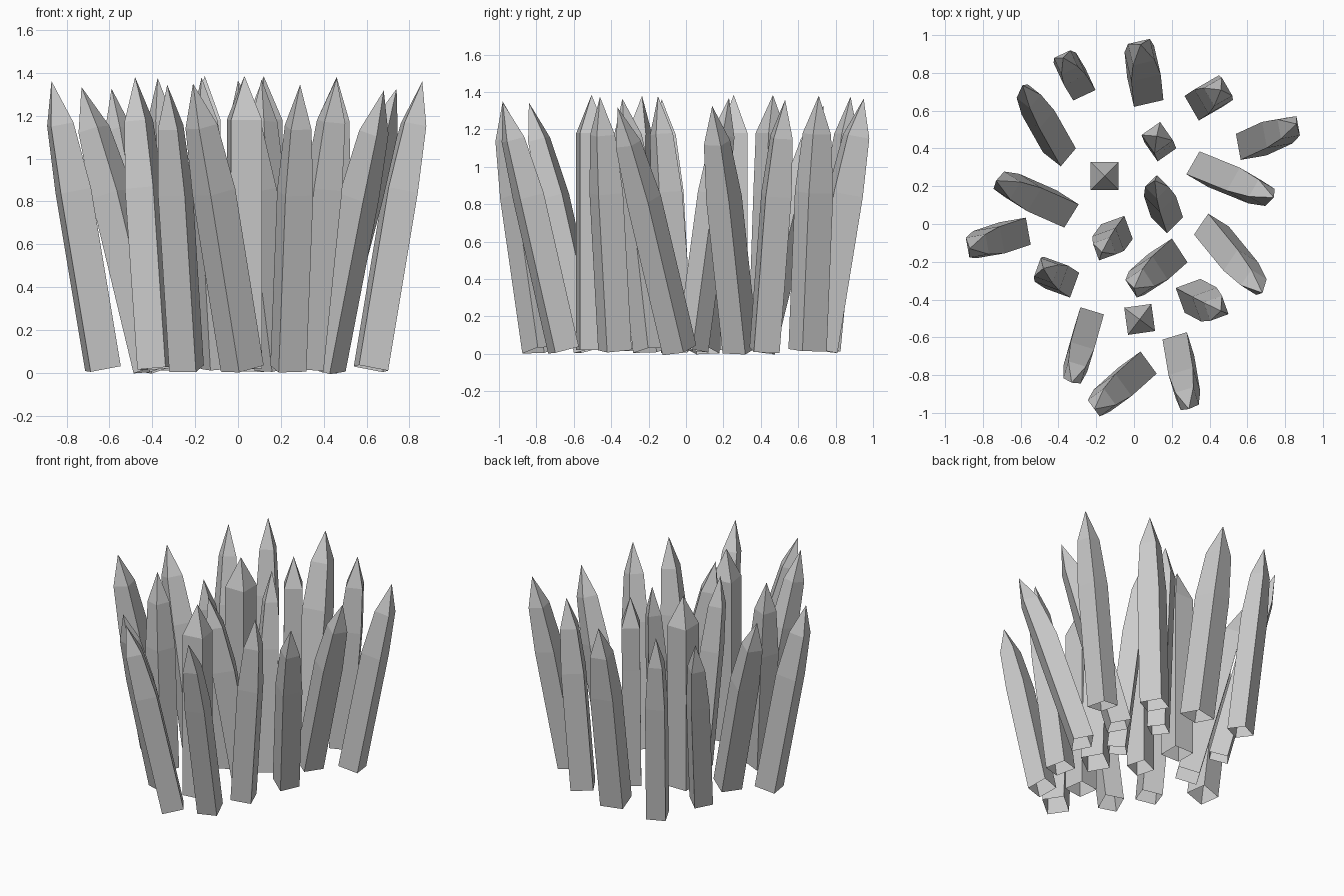
import bpy, bmesh, math
from mathutils import Vector, Matrix

LENGTH = 1.365   # blade length from base to tip
BASE_Z = 0.02

# base x, base y, tip x, tip y, width, turn in degrees
BLADES = [
    (0.06, 0.715, 0.035, 0.95, 0.16, 13),
    (-0.29, 0.74, -0.375, 0.88, 0.13, 25),
    (-0.395, 0.39, -0.59, 0.735, 0.125, 51),
    (-0.39, 0.08, -0.73, 0.23, 0.145, 58),
    (-0.63, -0.05, -0.87, -0.13, 0.145, 10),
    (-0.38, -0.30, -0.48, -0.235, 0.14, 70),
    (-0.09, -0.04, -0.17, -0.15, 0.13, 20),
    (0.175, 0.035, 0.11, 0.23, 0.12, 45),
    (0.14, 0.415, 0.12, 0.465, 0.12, 35),
    (-0.155, 0.255, -0.155, 0.255, 0.148, 0),
    (0.37, 0.65, 0.46, 0.71, 0.15, 30),
    (0.62, 0.42, 0.86, 0.53, 0.14, 10),
    (0.37, 0.29, 0.74, 0.14, 0.14, 60),
    (0.41, -0.035, 0.68, -0.365, 0.135, 57),
    (0.18, -0.18, 0.00, -0.34, 0.15, 33),
    (0.03, -0.505, 0.03, -0.505, 0.145, 8),
    (0.31, -0.38, 0.46, -0.46, 0.14, 20),
    (-0.24, -0.52, -0.33, -0.84, 0.13, -17),
    (0.235, -0.655, 0.29, -0.98, 0.135, 17),
    (0.02, -0.775, -0.21, -0.98, 0.145, 36),
]


def make_blade(name, bx, by, tx, ty, width, turn):
    """Four-sided leaning blade, open below, with a tapered tip."""
    lean = Vector((tx - bx, ty - by, 0))
    rise = math.sqrt(LENGTH ** 2 - lean.length_squared)
    base = Vector((bx, by, BASE_Z))
    axis = lean + Vector((0, 0, rise))
    tilt = Vector((0, 0, 1)).rotation_difference(axis.normalized()).to_matrix()
    spin = tilt @ Matrix.Rotation(math.radians(turn), 3, 'Z')
    shoulder = 0.74 if lean.length > 0.07 else 1.0

    bm = bmesh.new()
    rings = []
    for t, scale in ((0, 1), (0.62, 1), (0.85, shoulder)):
        centre = base + lean * t ** 1.15 + Vector((0, 0, rise * t))
        h = width / 2 * scale
        rings.append([bm.verts.new(centre + spin @ Vector((x * h, y * h, 0)))
                      for x, y in ((-1, -1), (1, -1), (1, 1), (-1, 1))])
    tip = bm.verts.new(base + axis)
    for i in range(4):
        j = (i + 1) % 4
        for low, high in zip(rings, rings[1:]):
            bm.faces.new((low[i], low[j], high[j], high[i]))
        bm.faces.new((rings[-1][i], rings[-1][j], tip))
    mesh = bpy.data.meshes.new(name)
    bm.to_mesh(mesh)
    bm.free()
    bpy.context.collection.objects.link(bpy.data.objects.new(name, mesh))


# Clump of grass blades
for n, blade in enumerate(BLADES, 1):
    make_blade(f"grass_blade_{n:02d}", *blade)
